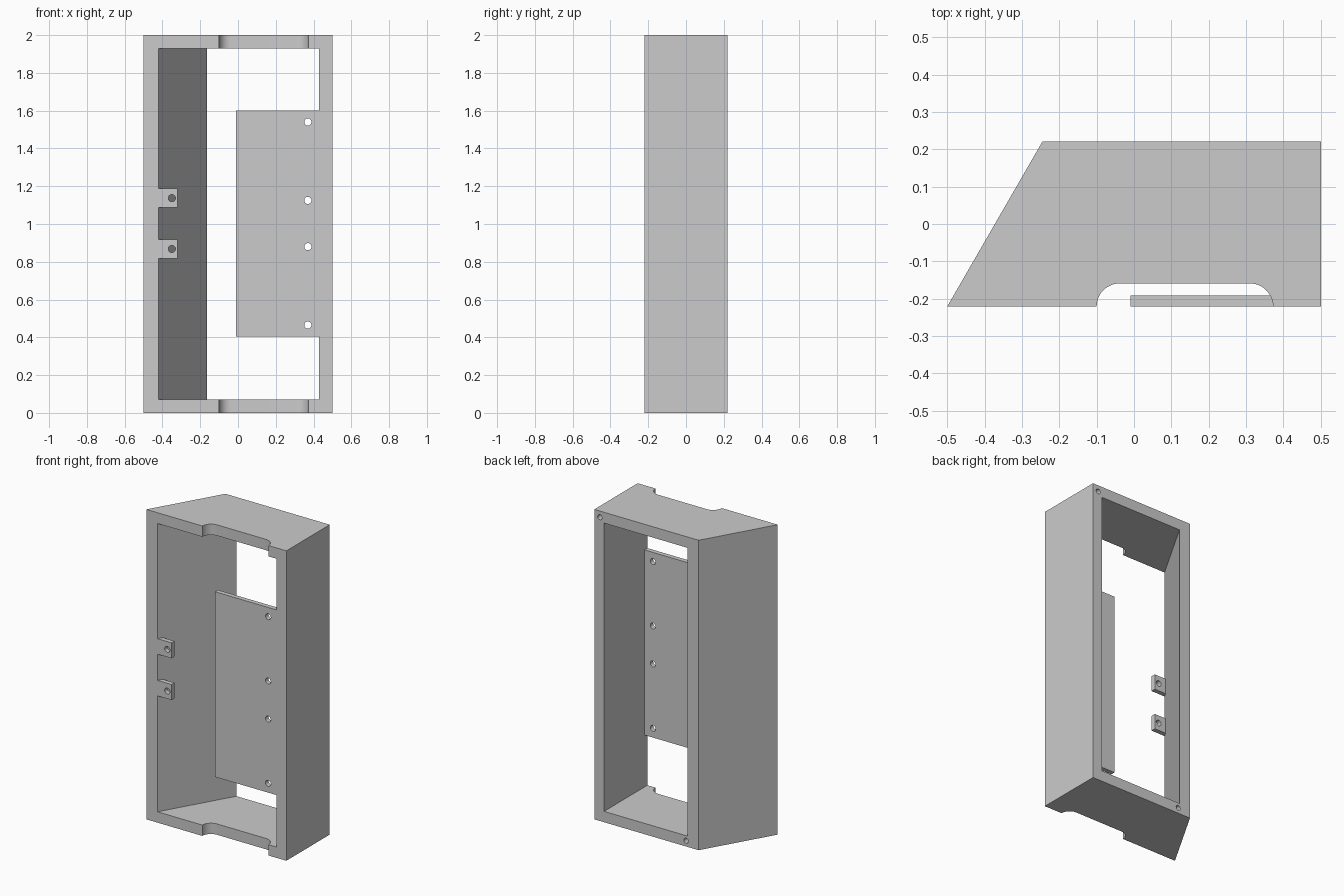
import bpy, bmesh, math
from mathutils import Matrix

cube = bpy.data.objects.get("Cube")
if cube:
    bpy.data.objects.remove(cube, do_unlink=True)

grey = bpy.data.materials.new("light grey")
grey.use_nodes = True
COLOUR = (0.6, 0.6, 0.6, 1)
grey.diffuse_color = COLOUR
grey.node_tree.nodes["Principled BSDF"].inputs["Base Color"].default_value = COLOUR

HALF = 0.221                    # half depth of the box
SLOPE = math.tan(math.radians(30))
HOLE = 0.019


def make_object(name, bm):
    bmesh.ops.recalc_face_normals(bm, faces=bm.faces)
    mesh = bpy.data.meshes.new(name)
    bm.to_mesh(mesh)
    bm.free()
    mesh.materials.append(grey)
    obj = bpy.data.objects.new(name, mesh)
    bpy.context.collection.objects.link(obj)
    return obj


def prism(name, outline, z0, z1):
    """Extrude an xy outline from z0 to z1."""
    bm = bmesh.new()
    face = bm.faces.new([bm.verts.new((x, y, z0)) for x, y in outline])
    new = bmesh.ops.extrude_face_region(bm, geom=[face])["geom"]
    verts = [v for v in new if isinstance(v, bmesh.types.BMVert)]
    bmesh.ops.translate(bm, verts=verts, vec=(0, 0, z1 - z0))
    return make_object(name, bm)


def drill(x, z, y0, y1, radius=HOLE):
    """Cylinder cutter running along y."""
    bm = bmesh.new()
    place = Matrix.Translation((x, (y0 + y1) / 2, z)) @ Matrix.Rotation(math.pi / 2, 4, "X")
    bmesh.ops.create_cone(bm, cap_ends=True, segments=24, radius1=radius,
                          radius2=radius, depth=abs(y1 - y0), matrix=place)
    return make_object("cutter", bm)


def cut(obj, cutters):
    bpy.context.view_layer.objects.active = obj
    for cutter in cutters:
        cutter.hide_render = True
        mod = obj.modifiers.new("cut", "BOOLEAN")
        mod.operation = "DIFFERENCE"
        mod.solver = "EXACT"
        mod.object = cutter
        bpy.ops.object.modifier_apply(modifier=mod.name)
        bpy.data.objects.remove(cutter, do_unlink=True)


def slanted(front_x, right_x, half):
    """Outline with a sloping left edge, front_x being its x at the front plane."""
    return [(front_x + (y + HALF) * SLOPE, y) for y in (half, -half)] + [
        (right_x, -half), (right_x, half)]


# Box frame, open at front and back
frame = prism("frame", slanted(-0.5, 0.5, HALF), 0, 2)
cavity = prism("cutter", slanted(-0.42, 0.43, HALF + 0.1), 0.07, 1.93)

# Rounded notches in the front edge of both end walls
R = 0.062
N0, N1 = -0.1, 0.372
arc = [(R * math.cos(a), R * math.sin(a))
       for a in (math.pi / 2 * i / 12 for i in range(13))]
notch_outline = [(N0, -0.4)]
notch_outline += [(N0 + R - c, -HALF + s) for c, s in arc]
notch_outline += [(N1 - R + c, -HALF + s) for c, s in reversed(arc)]
notch_outline += [(N1, -0.4)]
notch = prism("cutter", notch_outline, -0.1, 2.1)

# Blind screw holes in opposite back corners
screws = [drill(x, z, HALF - 0.12, HALF + 0.05, 0.016)
          for x, z in ((0.46, 1.96), (-0.155, 0.037))]
cut(frame, [cavity, notch] + screws)

# Mounting plate flush with the front of the right wall
BACK = -HALF + 0.03
plate = prism("mounting_plate",
              [(-0.01, -HALF), (0.43, -HALF), (0.43, BACK), (-0.01, BACK)], 0.405, 1.6)
cut(plate, [drill(0.37, z, -0.3, -0.1) for z in (0.465, 0.88, 1.125, 1.54)])

# Two small lugs on the sloping wall
lugs = []
for name, z in (("lower_lug", 0.868), ("upper_lug", 1.137)):
    lug = prism(name, [(-0.42, -HALF), (-0.32, -HALF), (-0.32, BACK),
                       (-0.42 + 0.03 * SLOPE, BACK)], z - 0.05, z + 0.05)
    cut(lug, [drill(-0.35, z, -0.3, -0.1)])
    lugs.append(lug)

# Smooth the round cuts, keep the edges sharp
bpy.ops.object.select_all(action="DESELECT")
for obj in [frame, plate] + lugs:
    obj.select_set(True)
bpy.context.view_layer.objects.active = frame
bpy.ops.object.shade_smooth_by_angle(angle=math.radians(30))
